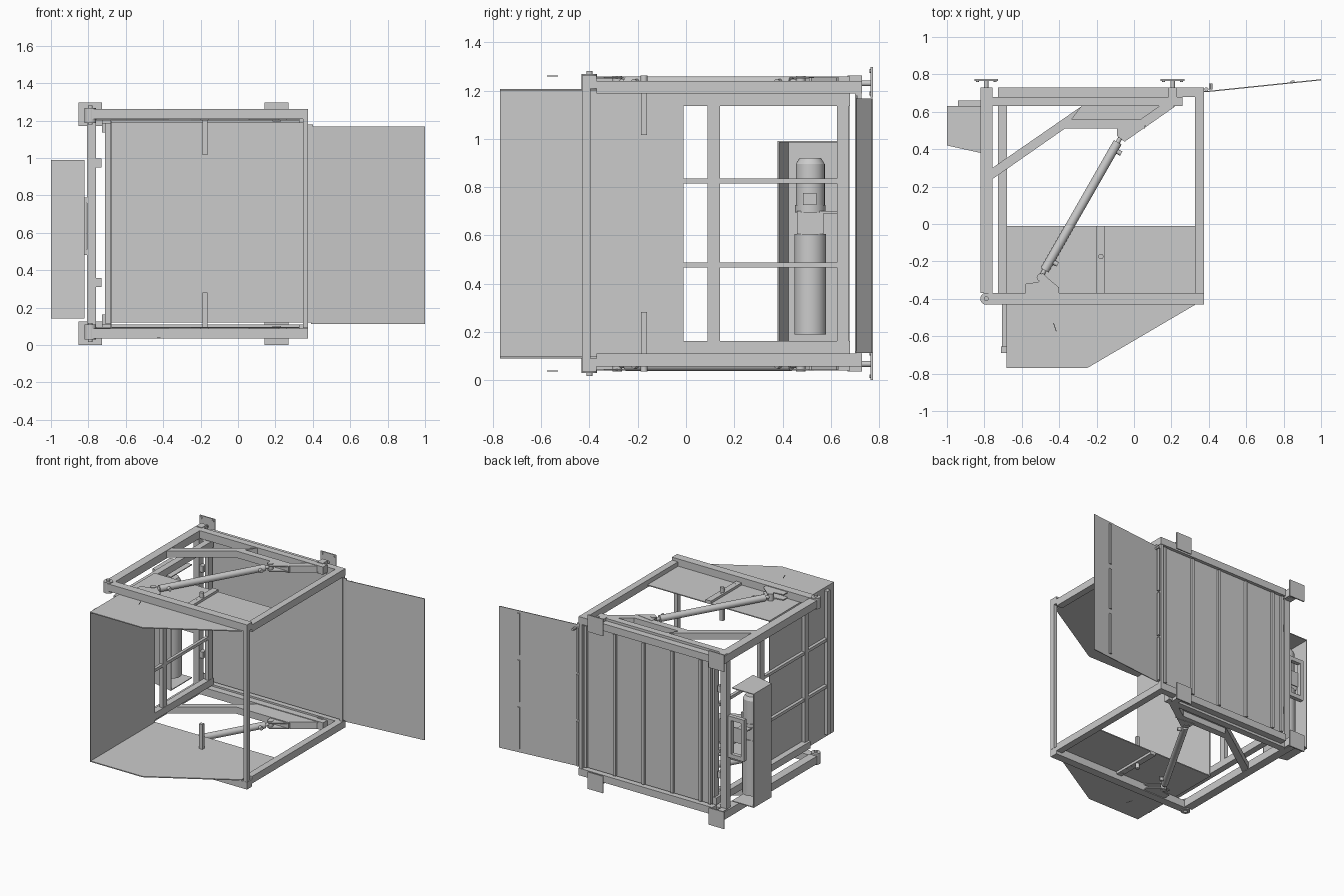
import bpy, bmesh, math
from mathutils import Vector

H = 1.297  # total height; top and bottom assemblies mirror about H/2


def finish(name, bm, smooth=False):
    bmesh.ops.recalc_face_normals(bm, faces=bm.faces)
    me = bpy.data.meshes.new(name)
    bm.to_mesh(me)
    bm.free()
    ob = bpy.data.objects.new(name, me)
    bpy.context.collection.objects.link(ob)
    if smooth:
        bpy.ops.object.select_all(action='DESELECT')
        ob.select_set(True)
        bpy.context.view_layer.objects.active = ob
        bpy.ops.object.shade_smooth_by_angle()
    return ob


def prism(name, pts, z0, z1):
    bm = bmesh.new()
    f = bm.faces.new([bm.verts.new((x, y, z0)) for x, y in pts])
    r = bmesh.ops.extrude_face_region(bm, geom=[f])
    vs = [g for g in r['geom'] if isinstance(g, bmesh.types.BMVert)]
    bmesh.ops.translate(bm, verts=vs, vec=(0, 0, z1 - z0))
    return finish(name, bm)


def box(name, x0, x1, y0, y1, z0, z1):
    return prism(name, [(x0, y0), (x1, y0), (x1, y1), (x0, y1)], z0, z1)


def rod(name, a, b, r, r2=None, seg=24):
    a, b = Vector(a), Vector(b)
    bm = bmesh.new()
    bmesh.ops.create_cone(bm, cap_ends=True, segments=seg, radius1=r,
                          radius2=r if r2 is None else r2, depth=(b - a).length)
    bm.transform((b - a).to_track_quat('Z', 'Y').to_matrix().to_4x4())
    bmesh.ops.translate(bm, verts=bm.verts, vec=(a + b) / 2)
    return finish(name, bm, True)


def bar(name, a, b, w, z0, z1):
    # rectangular bar between two plan points
    a, b = Vector(a), Vector(b)
    d = (b - a).normalized()
    n = Vector((-d.y, d.x)) * w / 2
    return prism(name, [a - n, b - n, b + n, a + n], z0, z1)


for side in ("top", "bottom"):
    def Z(z):
        return z if side == "top" else H - z

    def N(s):
        return side + "_" + s

    # moving basket frame
    box(N("front_beam"), -0.79, 0.375, -0.43, -0.37, Z(1.208), Z(1.262))
    box(N("right_beam"), 0.325, 0.375, -0.37, 0.73, Z(1.187), Z(1.24))
    box(N("back_beam"), -0.727, 0.325, 0.68, 0.73, Z(1.187), Z(1.24))
    box(N("wall_rail"), -0.727, -0.68, -0.43, 0.68, Z(1.135), Z(1.187))
    # basket sheet with tapered nose
    prism(N("sheet"), [(-0.68, -0.01), (-0.68, -0.77), (-0.25, -0.77),
                       (0.33, -0.43), (0.33, -0.01)], Z(1.2), Z(1.207))
    # fixed arm, rear beam, diagonal brace and gussets
    box(N("fixed_arm"), -0.82, -0.757, -0.37, 0.73, Z(1.2), Z(1.258))
    box(N("rear_tube"), -0.757, 0.26, 0.63, 0.68, Z(1.2), Z(1.258))
    prism(N("brace"), [(-0.757, 0.24), (-0.37, 0.51), (-0.28, 0.63), (-0.757, 0.30)],
          Z(1.205), Z(1.255))
    prism(N("gusset"), [(-0.37, 0.51), (0.05, 0.51), (0.22, 0.63), (-0.28, 0.63)],
          Z(1.205), Z(1.212))
    bar(N("gusset_front"), (-0.37, 0.535), (0.06, 0.535), 0.05, Z(1.205), Z(1.255))
    bar(N("gusset_side"), (0.05, 0.54), (0.2, 0.645), 0.05, Z(1.205), Z(1.255))
    for z in (1.212, 1.25):
        prism(N("clevis"), [(-0.09, 0.53), (-0.09, 0.47), (-0.05, 0.44), (0.05, 0.51)],
              Z(z), Z(z + 0.007))
        prism(N("cylinder_bracket"), [(-0.58, -0.37), (-0.58, -0.32), (-0.51, -0.31),
                                      (-0.49, -0.26), (-0.46, -0.29), (-0.40, -0.34),
                                      (-0.40, -0.37)], Z(z), Z(z + 0.007))
    # wall mounting plates, stubs and bolts
    for x in (-0.79, 0.207):
        box(N("mount_plate"), x - 0.064, x + 0.064, 0.765, 0.774, Z(H), Z(H - 0.126))
        box(N("mount_stub"), x - 0.023, x + 0.023, 0.67, 0.73, Z(1.195), Z(1.262))
        rod(N("mount_screw"), (x, 0.72, Z(1.23)), (x, 0.768, Z(1.23)), 0.012)
        for dx in (-0.048, 0.048):
            for dz in (0.016, 0.11):
                rod(N("plate_bolt"), (x + dx, 0.76, Z(H - dz)),
                    (x + dx, 0.768, Z(H - dz)), 0.008, seg=12)
    # hinge knuckle and pin
    rod(N("hinge_knuckle"), (-0.79, -0.4, Z(1.187)), (-0.79, -0.4, Z(1.268)), 0.032)
    rod(N("hinge_pin"), (-0.79, -0.4, Z(1.18)), (-0.79, -0.4, Z(1.28)), 0.013)
    # hydraulic cylinder with end eyes and ports
    p, q = Vector((-0.5, -0.285, Z(1.235))), Vector((-0.065, 0.475, Z(1.235)))
    rod(N("cylinder_body"), p.lerp(q, 0.05), p.lerp(q, 0.95), 0.024)
    rod(N("cylinder_rod"), p, q, 0.012)
    for e, t in ((p, 0.12), (q, 0.9)):
        up = Vector((0, 0, 0.026))
        rod(N("cylinder_eye"), e - up, e + up, 0.02)
        c = p.lerp(q, t)
        rod(N("cylinder_port"), c, c + Vector((0.04, -0.023, 0)), 0.013, seg=16)
    # adjustment channel with holes and locking pin
    box(N("pin_channel"), -0.2, -0.155, -0.37, -0.01, Z(1.207), Z(1.225))
    for y in (-0.16, -0.22, -0.28, -0.34):
        rod(N("pin_hole"), (-0.177, y, Z(1.224)), (-0.177, y, Z(1.2265)), 0.011, seg=16)
    box(N("locking_pin"), -0.19, -0.163, -0.186, -0.162, Z(1.015), Z(1.207))
    rod(N("pin_head"), (-0.177, -0.174, Z(1.225)), (-0.177, -0.174, Z(1.262)), 0.014)
    bar(N("sheet_handle"), (-0.43, -0.53), (-0.415, -0.575), 0.004, Z(1.258), Z(1.262))

# left basket wall: sheet, posts and cross rails
box("wall_sheet", -0.682, -0.676, -0.77, -0.01, 0.092, 1.207)
for y0, y1 in ((-0.69, -0.655), (-0.43, -0.39), (0.09, 0.14), (0.626, 0.676)):
    box("wall_post", -0.71, -0.682, y0, y1, 0.115, 1.187)
for z in (0.477, 0.825):
    box("wall_cross_rail", -0.705, -0.682, -0.69, 0.63, z - 0.011, z + 0.011)

# upright posts
box("front_right_post", 0.348, 0.375, -0.43, -0.395, 0.09, 1.21)
box("back_right_post", 0.348, 0.372, 0.70, 0.727, 0.11, 1.19)
box("fixed_post", -0.807, -0.76, 0.628, 0.678, 0.09, 1.21)
for z in (0.31, 0.95):
    box("post_tab", -0.76, -0.73, 0.63, 0.67, z, z + 0.048)

# ribbed back panel
box("back_panel", -0.71, 0.37, 0.700, 0.706, 0.12, 1.187)
for x in (0.325, 0.085, -0.15, -0.39, -0.62, -0.7):
    box("back_panel_rib", x - 0.01, x + 0.01, 0.706, 0.724, 0.125, 1.18)

# opened door with hinge and stiffener strips
d0, d1 = Vector((0.39, 0.708)), Vector((0.999, 0.771))
bar("door", d0, d1, 0.006, 0.112, 1.167)
for i in range(3):
    z = 0.14 + i * 0.35
    a = d0.lerp(d1, 0.735) + Vector((0, 0.006))
    bar("door_strip", a, a + Vector((0.02, 0.002)), 0.01, z, z + 0.31)
    rod("door_hinge", (0.387, 0.72, z - 0.02), (0.387, 0.72, z + 0.31), 0.011, seg=12)
box("door_hinge_strip", 0.372, 0.402, 0.705, 0.711, 0.12, 1.18)
rod("door_latch", (0.41, 0.72, 1.14), (0.41, 0.752, 1.14), 0.01, seg=12)

# power unit cover, open towards the back
prism("cover_side", [(-1, 0.42), (-0.82, 0.38), (-0.82, 0.386), (-0.994, 0.425),
                     (-0.994, 0.63), (-1, 0.63)], 0.142, 0.99)
for z in (0.142, 0.984):
    prism("cover_cap", [(-1, 0.42), (-0.82, 0.38), (-0.82, 0.63), (-1, 0.63)], z, z + 0.006)

# power unit: tank, valve block and motor
X, Y = -0.905, 0.515
rod("tank", (X, Y, 0.19), (X, Y, 0.605), 0.066, seg=32)
box("valve_block", X - 0.05, X + 0.05, Y - 0.055, Y + 0.055, 0.605, 0.7)
rod("motor_base", (X, Y, 0.695), (X, Y, 0.725), 0.063, seg=32)
rod("motor", (X, Y, 0.72), (X, Y, 0.895), 0.06, seg=32)
rod("motor_cap", (X, Y, 0.895), (X, Y, 0.92), 0.06, 0.045, seg=32)
box("motor_terminal_box", X + 0.04, X + 0.075, 0.485, 0.54, 0.725, 0.775)

# bracket carrying the power unit
box("bracket_top", -0.94, -0.80, 0.63, 0.66, 0.76, 0.79)
box("bracket_bottom", -0.94, -0.80, 0.63, 0.66, 0.48, 0.51)
for x in (-0.94, -0.835):
    box("bracket_side", x, x + 0.025, 0.63, 0.66, 0.48, 0.79)
box("bracket_plate", -0.92, -0.82, 0.625, 0.632, 0.59, 0.7)
box("bracket_shelf", -0.94, -0.86, 0.57, 0.63, 0.69, 0.7)
